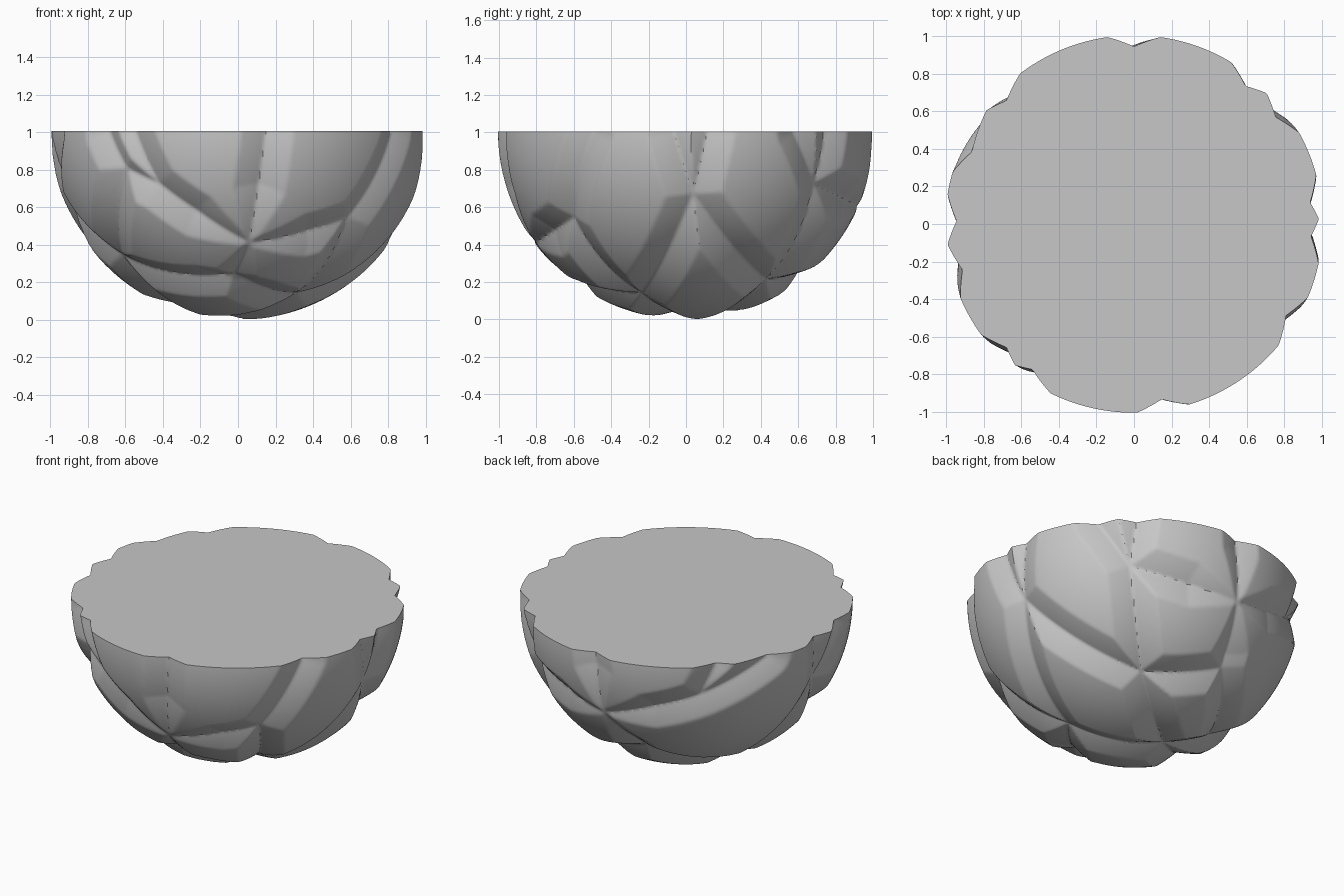
import bpy, bmesh, math
from mathutils import Vector

cube = bpy.data.objects.get("Cube")
if cube:
    bpy.data.objects.remove(cube)

RADIUS, DISC_RADIUS = 1.005, 0.82
GROOVE_WIDTH, GROOVE_DEPTH, TAPER_LENGTH = 0.14, 0.06, 0.38

# Groove junctions, as directions from the centre of the ball
junctions = {
    "front_star": (0.06, -0.8, -0.59), "front_side": (0.61, -0.63, -0.48),
    "front_under": (-0.02, -0.6, -0.78), "front_low": (0.33, -0.25, -0.9),
    "front_bend": (-0.42, -0.81, -0.28), "front_corner": (-0.6, -0.73, -0.2),
    "left_low": (-0.64, -0.31, -0.68), "left_fork": (-0.94, -0.03, -0.32),
    "right_fork": (0.93, 0.04, -0.35), "right_mid": (0.32, 0.45, -0.83),
    "back_corner": (0.62, 0.70, -0.29), "back_star": (-0.04, 0.92, -0.4),
    "back_under": (-0.15, 0.64, -0.69), "back_low": (-0.5, 0.14, -0.85),
    "back_bend": (-0.62, 0.74, -0.22), "bottom": (-0.2, 0.04, -0.95),
}
nodes = {k: Vector(v).normalized() for k, v in junctions.items()}
stars = [nodes["front_star"], nodes["back_star"]]

links = [
    "front_star front_side", "front_side front_low", "front_star front_under",
    "front_under front_low", "front_under left_low", "front_star front_bend",
    "front_bend front_corner", "front_corner left_low", "left_low left_fork",
    "left_low bottom", "front_low bottom", "front_low right_fork",
    "right_fork right_mid", "right_mid back_corner", "right_mid bottom",
    "right_mid back_under", "back_corner back_star", "back_star back_under",
    "back_under back_low", "back_low bottom", "back_low left_fork",
    "back_star back_bend",
]

# Grooves that run up to the rim, by compass angle on the rim
rim_grooves = {
    "front_star": [-81], "front_side": [-31], "right_fork": [-4, 7],
    "back_corner": [37, 51], "back_star": [90], "back_bend": [136, 156],
    "left_fork": [179, 195], "front_corner": [224], "front_bend": [235],
}


def make_arc(a, b):
    n = a.cross(b).normalized()
    return a, b, n, n.cross(a), b.cross(n)


arcs = []
for link in links:
    a, b = link.split()
    arcs.append(make_arc(nodes[a], nodes[b]))
for name, angles in rim_grooves.items():
    for deg in angles:
        t = math.radians(deg)
        arcs.append(make_arc(nodes[name], Vector((math.cos(t), math.sin(t), 0))))


def groove_distance(p):
    """Distance from a point on the sphere to the nearest groove line."""
    best = GROOVE_WIDTH
    for a, b, n, ta, tb in arcs:
        d = abs(p.dot(n))
        if d >= best:
            continue
        if p.dot(ta) < 0 or p.dot(tb) < 0:
            d = min((p - a).length, (p - b).length)
        best = min(best, d)
    return best


def groove_depth(p):
    """Grooves narrow and grow shallow towards each star."""
    near = min((p - s).length for s in stars)
    taper = min(1, 0.12 + near / TAPER_LENGTH)
    return GROOVE_DEPTH * max(0, taper - groove_distance(p) / GROOVE_WIDTH)


# Half ball with V-shaped grooves pressed in
bm = bmesh.new()
bmesh.ops.create_uvsphere(bm, u_segments=440, v_segments=220, radius=1)
bmesh.ops.delete(bm, geom=[v for v in bm.verts if v.co.z > 0.001], context="VERTS")
for v in bm.verts:
    p = v.co.normalized()
    v.co = p * (RADIUS - groove_depth(p))

# Flat rim and centre disc closing the top
boundary = [e for e in bm.edges if e.is_boundary]
new = bmesh.ops.extrude_edge_only(bm, edges=boundary)["geom"]
for v in (g for g in new if isinstance(g, bmesh.types.BMVert)):
    v.co = Vector((v.co.x, v.co.y, 0)).normalized() * DISC_RADIUS
bmesh.ops.edgeloop_fill(bm, edges=[g for g in new if isinstance(g, bmesh.types.BMEdge)])
bmesh.ops.translate(bm, verts=bm.verts, vec=(0, 0, RADIUS))
bmesh.ops.recalc_face_normals(bm, faces=bm.faces)

mesh = bpy.data.meshes.new("grooved_half_ball")
bm.to_mesh(mesh)
bm.free()
ball = bpy.data.objects.new("grooved_half_ball", mesh)
bpy.context.collection.objects.link(ball)

grey = bpy.data.materials.new("plain_grey")
grey.use_nodes = True
colour = (0.57, 0.57, 0.57, 1)
grey.diffuse_color = colour
grey.node_tree.nodes["Principled BSDF"].inputs["Base Color"].default_value = colour
mesh.materials.append(grey)

bpy.ops.object.select_all(action="DESELECT")
ball.select_set(True)
bpy.context.view_layer.objects.active = ball
bpy.ops.object.shade_smooth_by_angle(angle=math.radians(35))
